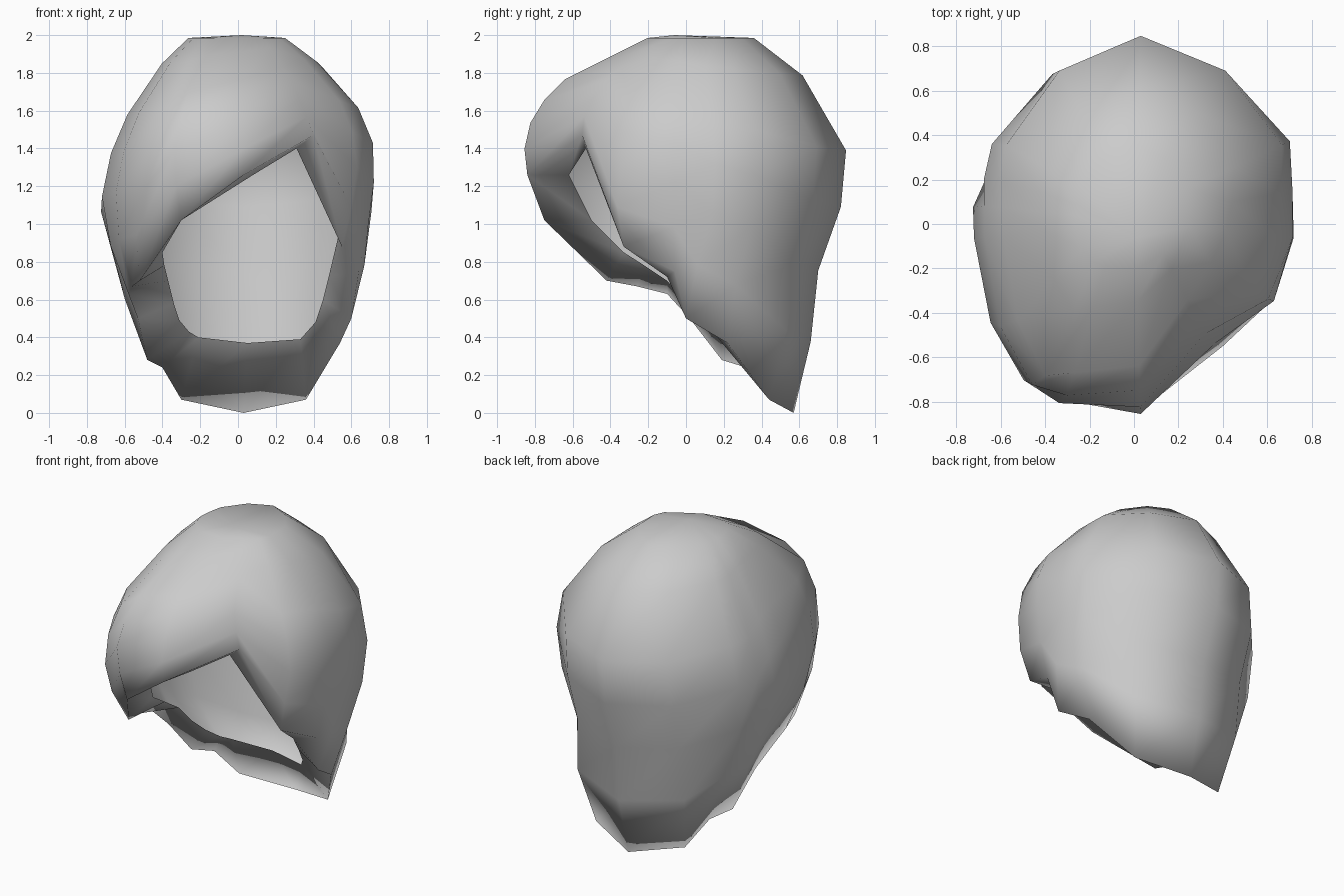
import bpy, bmesh, math
from mathutils import Vector

cube = bpy.data.objects.get("Cube")
if cube:
    bpy.data.objects.remove(cube)

# Envelope of the head of hair: height, right, left, front and back reach
ENVELOPE = [
    (0.0, .36, .32, .4, .57), (.37, .57, .5, .5, .66), (.75, .67, .65, .62, .70),
    (1.07, .72, .73, .82, .82), (1.4, .73, .66, .85, .85), (1.6, .65, .57, .8, .75),
    (1.77, .54, .48, .63, .64), (1.985, .25, .26, .2, .36)]

# Outer hem from the parting notch over the fringe and round the nape:
# each hem point, then where its strand is widest as seen from above
OUTER_HEM = [
    (.4, -.55, 1.47, .38, -.56), (.03, -.84, 1.26, .03, -.84),
    (-.3, -.75, 1.02, -.36, -.79), (-.52, -.42, .7, -.49, -.71),
    (-.56, -.26, .67, -.64, -.45), (-.58, -.1, .63, -.71, -.06),
    (-.53, .02, .5, -.7, .08), (-.48, .19, .28, -.68, .2),
    (-.4, .32, .24, -.64, .36), (-.3, .44, .07, -.36, .68),
    (.03, .57, 0, .03, .83), (.36, .44, .07, .41, .68),
    (.54, .22, .37, .7, .37), (.6, 0, .5, .71, .15),
    (.64, -.06, .75, .72, -.06), (.55, -.33, .88, .63, -.34)]

# Edge of the lip that folds inward round the face opening
INNER_HEM = [
    (.31, -.53, 1.4), (.08, -.62, 1.26), (-.3, -.5, 1.02), (-.4, -.33, .85),
    (-.39, -.22, .78), (-.37, -.1, .7), (-.34, 0, .58), (-.31, .1, .49),
    (-.26, .18, .43), (-.21, .24, .4), (.05, .3, .37), (.33, .2, .39),
    (.41, .1, .48), (.45, 0, .6), (.48, -.1, .72), (.53, -.28, .93)]

RISE = (0, .19, .38, .55, .7, .9, 1)
CROWN = (.02, -.06, 2)
WIDEST = 1.2


def reach(z):
    """Interpolated envelope reaches at one height."""
    for low, high in zip(ENVELOPE, ENVELOPE[1:]):
        if z <= high[0]:
            break
    f = min((z - low[0]) / (high[0] - low[0]), 1)
    return [a + (b - a) * f for a, b in zip(low[1:], high[1:])]


def to_polar(x, y, z):
    """Angle and radius of a point, relative to the envelope at its height."""
    right, left, front, back = reach(z)
    p = Vector((x / (right if x > 0 else left), y / (back if y > 0 else front)))
    return math.atan2(p.y, p.x), p.length


def from_polar(angle, radius, z):
    right, left, front, back = reach(z)
    c, s = math.cos(angle) * radius, math.sin(angle) * radius
    return c * (right if c > 0 else left), s * (back if s > 0 else front), z


def strand(x, y, z, wide_x, wide_y):
    """Points from a hem point up to the crown, following the envelope."""
    angle, radius = to_polar(x, y, z)
    wide_angle, wide_radius = to_polar(wide_x, wide_y, WIDEST)
    turn = math.remainder(wide_angle - angle, math.tau)
    points = []
    for t in RISE:
        k = min(t * 2.5, 1)
        points.append(from_polar(angle + turn * k, radius + (wide_radius - radius) * k,
                                 z + (ENVELOPE[-1][0] - z) * t))
    return points


# Hair shell: sixteen strands joined into a cap, with a lip folded inward at the hem
bm = bmesh.new()
crown = bm.verts.new(CROWN)
columns = [[bm.verts.new(p) for p in strand(*hem)] for hem in OUTER_HEM]
lip = [bm.verts.new(p) for p in INNER_HEM]
for i in range(len(columns)):
    a, b = columns[i - 1], columns[i]
    for j in range(len(RISE) - 1):
        bm.faces.new((b[j], a[j], a[j + 1], b[j + 1]))
    bm.faces.new((b[-1], a[-1], crown))
    bm.faces.new((a[0], b[0], lip[i], lip[i - 1]))
mesh = bpy.data.meshes.new("hair")
bm.to_mesh(mesh)
bm.free()
mesh.shade_smooth()
hair = bpy.data.objects.new("hair", mesh)
bpy.context.collection.objects.link(hair)

# Single grey colour
grey = bpy.data.materials.new("light grey")
grey.use_nodes = True
grey.diffuse_color = (.6, .6, .6, 1)
grey.node_tree.nodes["Principled BSDF"].inputs["Base Color"].default_value = (.6, .6, .6, 1)
mesh.materials.append(grey)
